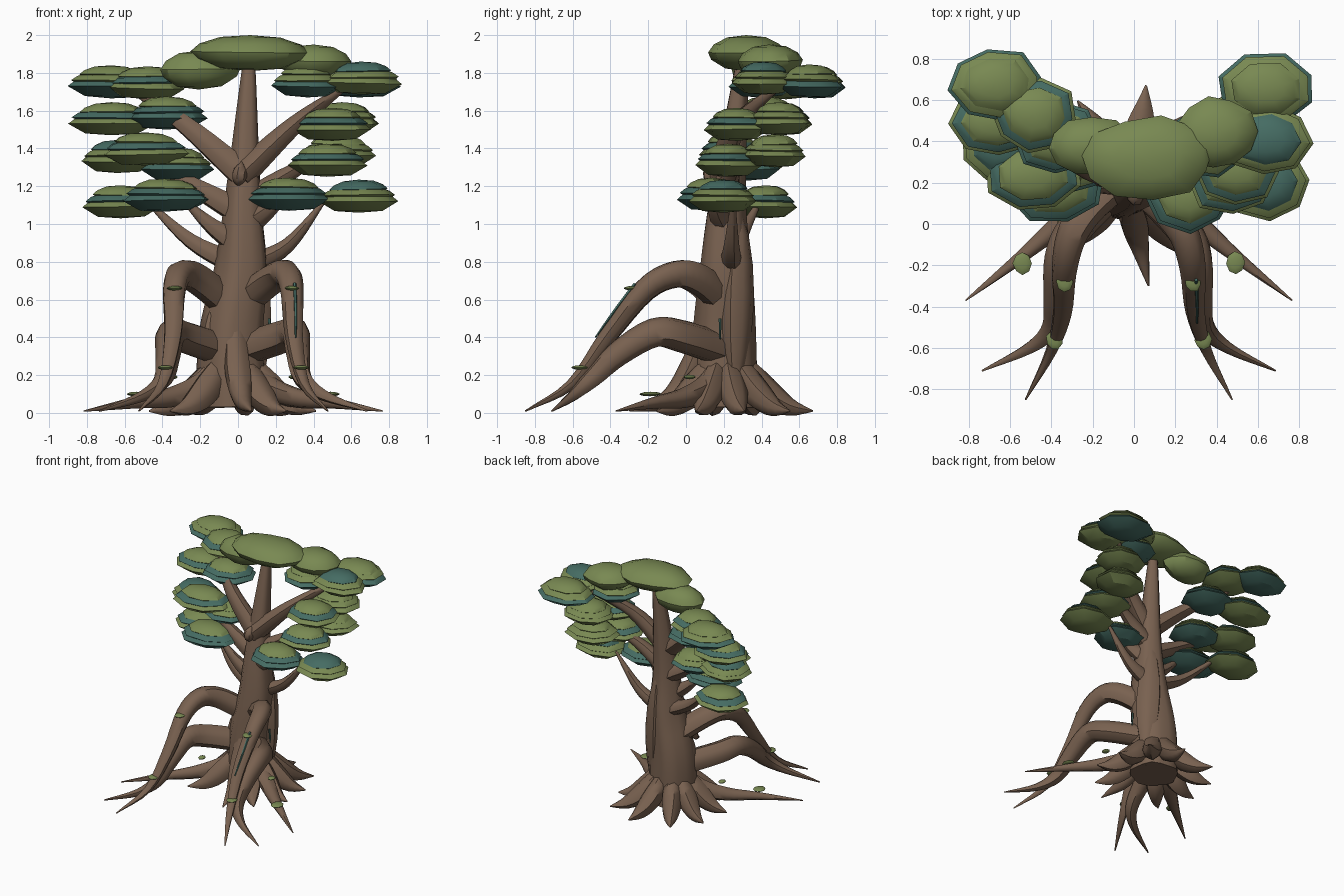
import bpy, bmesh, math, random
from mathutils import Vector, Matrix

if "Cube" in bpy.data.objects:
    bpy.data.objects.remove(bpy.data.objects["Cube"])
random.seed(4)
MID = -0.025  # mirror line of the root system
SIDES = (("left", 1), ("right", -1))


def material(name, rgb):
    m = bpy.data.materials.new(name)
    m.use_nodes = True
    m.diffuse_color = (*rgb, 1)
    bsdf = m.node_tree.nodes["Principled BSDF"]
    bsdf.inputs["Base Color"].default_value = (*rgb, 1)
    bsdf.inputs["Roughness"].default_value = 0.9
    return m


BARK = material("brown bark", (0.19, 0.12, 0.08))
LEAF = material("olive leaf", (0.19, 0.25, 0.085))
TEAL = material("teal leaf", (0.06, 0.15, 0.125))


def finish(bm, name, mats, angle):
    bmesh.ops.recalc_face_normals(bm, faces=bm.faces)
    mesh = bpy.data.meshes.new(name)
    bm.to_mesh(mesh)
    bm.free()
    for m in mats:
        mesh.materials.append(m)
    for p in mesh.polygons:
        p.use_smooth = True
    mesh.set_sharp_from_angle(angle=math.radians(angle))
    bpy.context.collection.objects.link(bpy.data.objects.new(name, mesh))


def bridge(bm, lower, upper, sides, mat=0):
    """Join two rings, either of which may be a single point."""
    for k in range(sides):
        n = (k + 1) % sides
        quad = [lower[k % len(lower)], lower[n % len(lower)], upper[n % len(upper)], upper[k % len(upper)]]
        bm.faces.new(list(dict.fromkeys(quad))).material_index = mat


def spline(pts, steps):
    """Smooth path through the points."""
    p = [Vector(q) for q in pts]
    p = [2 * p[0] - p[1]] + p + [2 * p[-1] - p[-2]]
    out = []
    for a, b, c, d in zip(p, p[1:], p[2:], p[3:]):
        for k in range(steps):
            t = k / steps
            out.append(b + ((c - a) * t + (2 * a - 5 * b + 4 * c - d) * t * t
                            + (3 * b - a - 3 * c + d) * t ** 3) / 2)
    return out + [p[-2]]


def taper(radius, power, tip=0.05):
    return lambda t: radius * (1 - (1 - tip) * t ** power)


def swell(radius):
    return lambda t: radius * (0.06 + math.sin(math.pi * t ** 0.8))


def tube(name, pts, radius, sides=9, steps=4, lobes=3, mat=BARK):
    """Limb with slight lengthwise ridges, its radius a function of length."""
    pos = spline(pts, steps)
    last = len(pos) - 1
    bm = bmesh.new()
    rings, side = [], None
    for i, centre in enumerate(pos):
        tan = (pos[min(i + 1, last)] - pos[max(i - 1, 0)]).normalized()
        side = side or tan.orthogonal()
        side = (side - tan * side.dot(tan)).normalized()
        up = tan.cross(side)
        ring = []
        for k in range(sides):
            a = math.tau * k / sides
            r = radius(i / last) * (1 + 0.06 * math.cos(lobes * a + i * 0.1))
            ring.append(bm.verts.new(centre + (side * math.cos(a) + up * math.sin(a)) * r))
        rings.append(ring)
    for lower, upper in zip(rings, rings[1:]):
        bridge(bm, lower, upper, sides)
    bm.faces.new(rings[0])
    bm.faces.new(rings[-1])
    finish(bm, name, [mat], 50)


# Trunk and its buttresses
tube("trunk", [(-.03, .2, .03), (-.03, .205, .4), (.02, .21, .75), (.03, .22, 1.15), (.06, .3, 1.88)],
     taper(.18, 1.9, .17), sides=16, steps=5, lobes=5)
tube("front_buttress", [(-.02, .13, .62), (-.01, .05, .28), (.02, -.08, .08), (.07, -.3, .01)], swell(.065))
tube("left_buttress", [(.06, .28, 1.1), (.08, .26, .5), (.1, .26, .03)], swell(.09))
tube("right_buttress", [(-.08, .18, .66), (-.12, .18, .35), (-.14, .18, .03)], swell(.085))

# Arched and creeping roots, mirrored
ROOTS = {
    "upper_arch_root": (.083, [(.06, .19, .6), (.2, .06, .71), (.275, -.06, .735), (.31, -.22, .65),
                               (.32, -.42, .4), (.375, -.61, .15), (.5, -.85, .01)]),
    "lower_arch_root": (.088, [(.05, .2, .33), (.26, -.02, .4), (.33, -.17, .42), (.345, -.36, .31),
                               (.37, -.5, .18), (.48, -.6, .09), (.71, -.71, .01)]),
    "creeping_root": (.07, [(.05, .2, .26), (.18, .11, .14), (.34, -.01, .08), (.52, -.16, .055), (.79, -.37, .01)]),
}
for name, (radius, pts) in ROOTS.items():
    for label, s in SIDES:
        tube(f"{label}_{name}", [(MID + s * x, y, z) for x, y, z in pts], taper(radius, 1.9))

# Flared roots around the base
for i, angle in enumerate((-52, -18, 14, 46, 80, 122, 155, 188, 226)):
    length = random.uniform(.44, .49)
    bend = random.uniform(-.15, .15)
    pts = []
    for f in (.1, .3, .52, .75, 1):
        a = math.radians(angle) + bend * f * (1 - f)
        pts.append((MID + math.cos(a) * length * f, .2 + math.sin(a) * length * f, .01 + .42 * (1 - f) ** 2.2))
    tube(f"flared_root_{i + 1}", pts, swell(.072), sides=8, steps=3)

# Branches: start, tip, radius, sag
BRANCHES = {
    "low_right": ((0, .24, .78), (-.5, .4, 1.14), .06, .05),
    "low_left": ((.06, .24, .78), (.47, .25, 1.14), .06, .07),
    "lower_mid_right": ((.02, .2, .88), (-.3, .18, 1.14), .065, .02),
    "lower_mid_left": ((.05, .2, 1), (.3, .14, 1.2), .065, .01),
    "mid_right": ((.03, .22, 1.05), (-.52, .32, 1.36), .07, 0),
    "mid_left": ((.05, .22, 1.12), (.5, .32, 1.38), .065, -.02),
    "upper_right": ((.04, .2, 1.25), (-.6, .58, 1.74), .075, -.03),
    "upper_left": ((.01, .19, 1.25), (.6, .52, 1.75), .075, -.03),
}
for name, (start, tip, radius, sag) in BRANCHES.items():
    a, b = Vector(start), Vector(tip)
    middle = (a + b) / 2 - Vector((0, abs(b.y - a.y) / 4, sag))
    tube(name + "_branch", [a, middle, b], taper(radius, 1.3, .15), steps=5)
tube("trunk_knot", [(0, .15, 1.2), (.01, .13, 1.27), (.02, .15, 1.33)], swell(.04), sides=7)

# Thin hanging vines
tube("arch_vine", [(.3, -.27, .685), (.305, -.38, .54), (.305, -.48, .4)], taper(.009, 2, .5), sides=5, mat=TEAL)
tube("trunk_vine", [(.165, .18, .5), (.17, .18, .39)], taper(.008, 2, .5), sides=5, mat=TEAL)

# Foliage built from stacked lathed layers sharing one outline
LENS = [(0, -1), (.6, -.85), (1, 0), (.84, .45), (.52, .85), (0, 1)]
DOME = [(0, -1), (.55, -.85), (.92, -.35), (1, .05), (.85, .5), (.5, .88), (0, 1)]


def outline(sides):
    phase = random.random()
    return [(math.tau * k / sides + phase, random.uniform(.94, 1.08)) for k in range(sides)]


def layer(bm, profile, edge, centre, rx, ry, h, mat=0):
    tilt = Matrix.Identity(3)
    for axis in "XY":
        tilt = tilt @ Matrix.Rotation(random.uniform(-.025, .025), 3, axis)
    rings = []
    for r, z in profile:
        ring = []
        for a, bump in edge if r else edge[:1]:
            v = Vector((math.cos(a) * rx * r * bump, math.sin(a) * ry * r * bump, z * h))
            ring.append(bm.verts.new(Vector(centre) + tilt @ v))
        rings.append(ring)
    for lower, upper in zip(rings, rings[1:]):
        bridge(bm, lower, upper, len(edge), mat)


# Rim centre, width radius, colours from bottom to top
PADS = [
    (.27, .14, 1.13, .21, "TTL"), (.64, .2, 1.12, .21, "LLT"),
    (.47, .22, 1.31, .21, "LTL"), (.53, .47, 1.36, .21, "LLL"),
    (.5, .27, 1.5, .2, "LTL"), (.55, .5, 1.53, .21, "LLL"),
    (.65, .41, 1.745, .21, "LLT"), (.64, .65, 1.73, .245, "TLL"),
    (.37, .4, 1.73, .19, "TLL"), (-.48, .53, 1.72, .21, "LTL"),
    (-.67, .68, 1.725, .23, "TLL"), (-.38, .42, 1.56, .21, "TTL"),
    (-.67, .5, 1.53, .22, "LTL"), (-.49, .24, 1.37, .23, "LTL"),
    (-.64, .38, 1.33, .21, "LLT"), (-.32, .33, 1.29, .19, "TLL"),
    (-.39, .18, 1.125, .24, "TTL"), (-.62, .42, 1.09, .22, "LTL"),
]
for i, (x, y, z, radius, colours) in enumerate(PADS):
    bm = bmesh.new()
    edge = outline(8)
    for (size, lift, h), c in zip(((1, 0, .06), (.92, .032, .052), (.73, .065, .05)), colours):
        layer(bm, LENS, edge, (x, y, z + lift), radius * size, .177 * size, h, "LT".index(c))
    finish(bm, f"leaf_pad_{i + 1}", [LEAF, TEAL], 32)

# Plain domes at the top
CROWNS = {
    "top_crown": ((.065, .32, 1.905), .315, .195, .095),
    "left_crown": ((.4, .44, 1.86), .195, .17, .09),
    "right_crown": ((-.21, .38, 1.815), .21, .14, .103),
}
for name, (centre, rx, ry, h) in CROWNS.items():
    bm = bmesh.new()
    layer(bm, DOME, outline(11), centre, rx, ry, h)
    finish(bm, name, [LEAF], 35)

# Moss discs on the roots, mirrored
MOSS = [(.515, -.19, .1, .045), (.31, -.28, .66, .04), (.36, -.56, .24, .04), (.32, .02, .19, .027)]
for i, (x, y, z, radius) in enumerate(MOSS):
    for label, s in SIDES:
        bm = bmesh.new()
        layer(bm, DOME, outline(8), (MID + s * x, y, z), radius, radius * 1.2, .012)
        finish(bm, f"{label}_moss_{i + 1}", [LEAF], 40)
